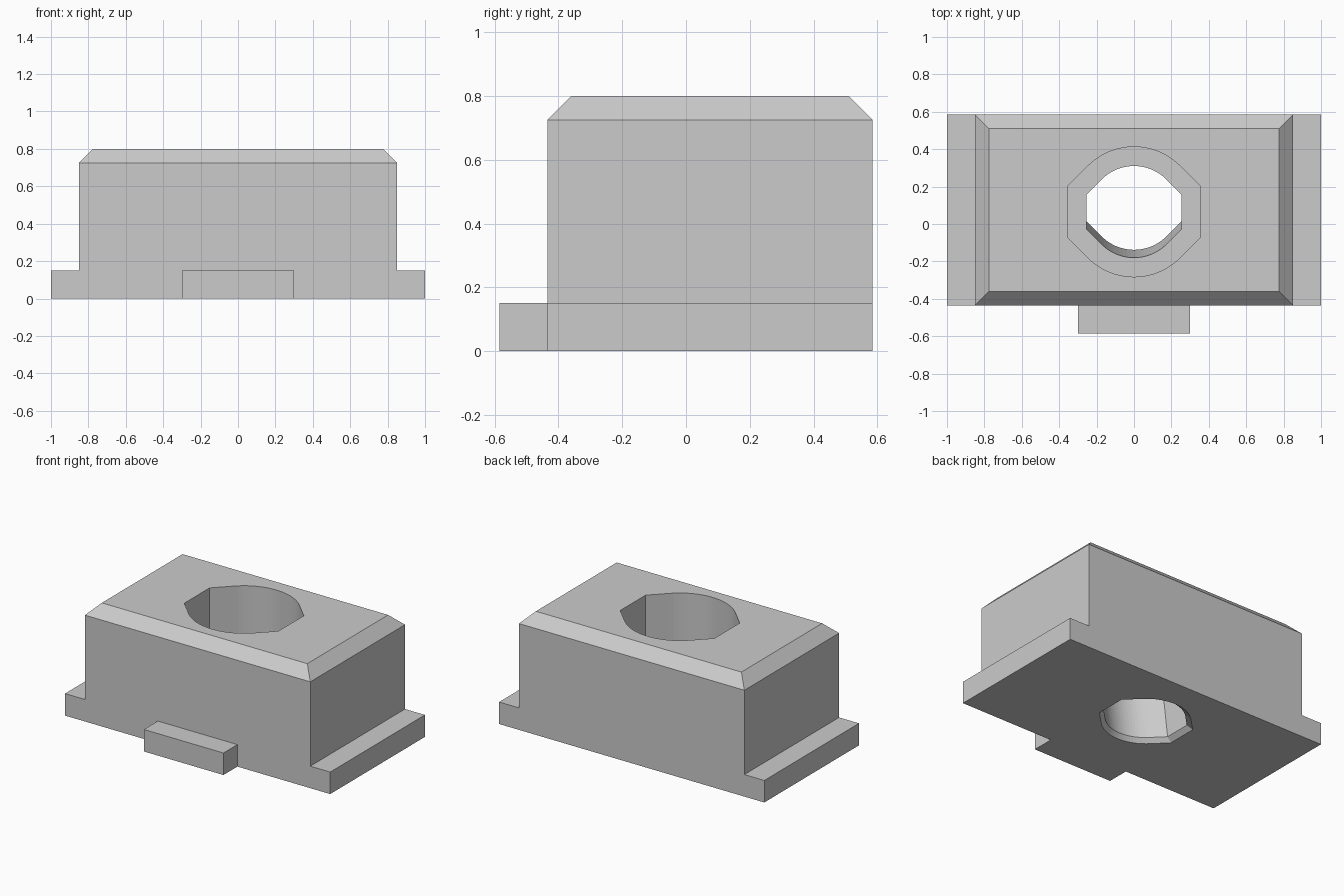
import bpy, bmesh
from math import sin, cos, radians, sqrt

cube = bpy.data.objects.get("Cube")
if cube:
    bpy.data.objects.remove(cube, do_unlink=True)

grey = bpy.data.materials.new("plain_grey")
grey.use_nodes = True
grey.diffuse_color = (0.6, 0.6, 0.6, 1)
grey.node_tree.nodes["Principled BSDF"].inputs["Base Color"].default_value = (0.6, 0.6, 0.6, 1)

FRONT, BACK = -0.435, 0.585
HOLE_Y = 0.065


def add_object(name, bm):
    bmesh.ops.recalc_face_normals(bm, faces=bm.faces)
    mesh = bpy.data.meshes.new(name)
    bm.to_mesh(mesh)
    bm.free()
    mesh.materials.append(grey)
    obj = bpy.data.objects.new(name, mesh)
    bpy.context.collection.objects.link(obj)
    return obj


def loft(name, rings):
    """Skin a stack of equal-length rings and cap both ends."""
    bm = bmesh.new()
    loops = [[bm.verts.new(p) for p in ring] for ring in rings]
    n = len(loops[0])
    for low, high in zip(loops, loops[1:]):
        for i in range(n):
            j = (i + 1) % n
            bm.faces.new((low[i], low[j], high[j], high[i]))
    bm.faces.new(loops[0])
    bm.faces.new(loops[-1])
    return add_object(name, bm)


def rect(half_x, y0, y1, z):
    return [(-half_x, y0, z), (half_x, y0, z), (half_x, y1, z), (-half_x, y1, z)]


def hole_ring(z, radius, half_x, cy):
    """Circle whose sides run out along 45 degree tangents to flat ends."""
    d = sqrt(2) * radius - half_x
    ring = []
    for s in (1, -1):
        for k in range(21):
            a = radians(45 + 90 * k / 20)
            ring.append((s * radius * cos(a), cy + s * radius * sin(a), z))
        ring += [(-s * half_x, cy + s * d, z), (-s * half_x, cy - s * d, z)]
    return ring


def combine(target, other, operation):
    mod = target.modifiers.new(operation.lower(), 'BOOLEAN')
    mod.operation, mod.solver, mod.object = operation, 'EXACT', other
    bpy.context.view_layer.update()
    graph = bpy.context.evaluated_depsgraph_get()
    mesh = bpy.data.meshes.new_from_object(target.evaluated_get(graph))
    target.modifiers.clear()
    target.data = mesh
    bpy.data.objects.remove(other, do_unlink=True)


# Main block with chamfered top rim
block = loft("mounting_block", [
    rect(0.85, FRONT, BACK, 0),
    rect(0.85, FRONT, BACK, 0.725),
    rect(0.775, FRONT + 0.075, BACK - 0.075, 0.8)])

# Base plate forming the side flanges, and the front tab
combine(block, loft("base_plate", [rect(1, FRONT, BACK, z) for z in (0, 0.15)]), 'UNION')
combine(block, loft("front_tab", [rect(0.3, -0.585, FRONT + 0.1, z) for z in (0, 0.15)]), 'UNION')

# Stepped hole: wide pocket, leaning bore, chamfered mouth underneath
cutter = loft("hole_cutter", [
    hole_ring(-0.05, 0.275, 0.285, HOLE_Y + 0.05),
    hole_ring(0, 0.275, 0.285, HOLE_Y + 0.05),
    hole_ring(0.03, 0.245, 0.255, HOLE_Y + 0.042),
    hole_ring(0.35, 0.245, 0.255, HOLE_Y),
    hole_ring(0.35, 0.3475, 0.355, HOLE_Y),
    hole_ring(0.9, 0.3475, 0.355, HOLE_Y)])
cutter.hide_render = True
combine(block, cutter, 'DIFFERENCE')
